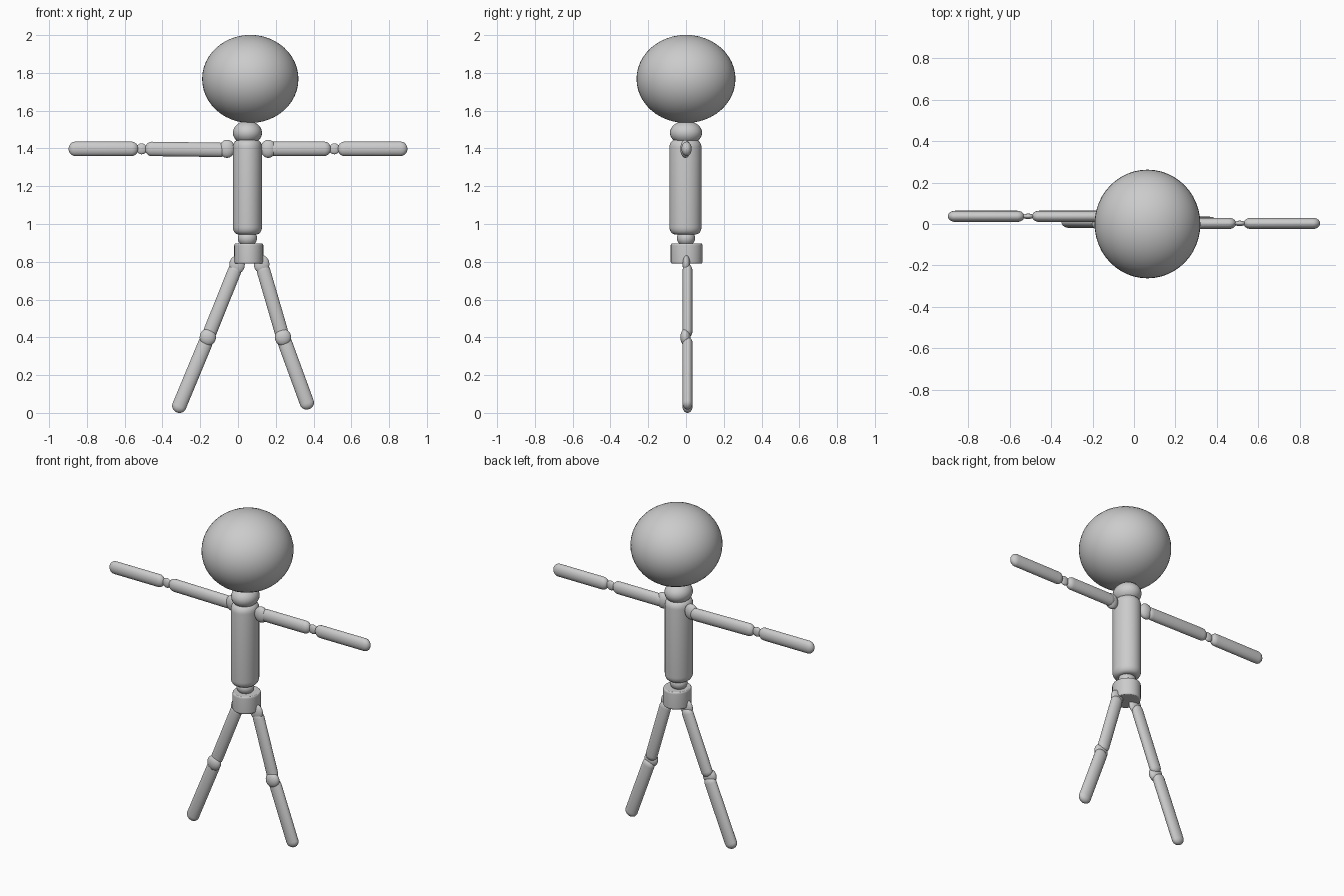
import bpy, bmesh, math
from mathutils import Vector, Matrix

if "Cube" in bpy.data.objects:
    bpy.data.objects.remove(bpy.data.objects["Cube"])

grey = bpy.data.materials.new("plain_grey")
grey.diffuse_color = (0.6, 0.6, 0.6, 1)
grey.use_nodes = True
grey.node_tree.nodes["Principled BSDF"].inputs["Base Color"].default_value = grey.diffuse_color


def finish(name, bm, matrix):
    bm.transform(matrix)
    bmesh.ops.recalc_face_normals(bm, faces=bm.faces[:])
    for f in bm.faces:
        f.smooth = True
    me = bpy.data.meshes.new(name)
    bm.to_mesh(me)
    bm.free()
    me.materials.append(grey)
    ob = bpy.data.objects.new(name, me)
    bpy.context.collection.objects.link(ob)
    return ob


def ball(name, centre, radii, seg=32):
    bm = bmesh.new()
    bmesh.ops.create_uvsphere(bm, u_segments=seg, v_segments=seg // 2, radius=1)
    return finish(name, bm, Matrix.Translation(centre) @ Matrix.Diagonal((*radii, 1)))


def rod(name, a, b, width, depth, end, round_off=1.0, seg=32, steps=6):
    """Rounded elliptical rod from a to b; width lies in the xz plane, depth along y.
    end = length of the rounded end, round_off = share of the radius it takes away."""
    a, b = Vector(a), Vector(b)
    length = (b - a).length
    arc = [(1 - round_off * (1 - math.sin(t)), end * (1 - math.cos(t)))
           for t in (math.pi / 2 * i / steps for i in range(steps + 1))]
    profile = arc + [(r, length - h) for r, h in reversed(arc)]
    bm = bmesh.new()
    rings = []
    for r, h in profile:
        r = max(r, 0.02)
        rings.append([bm.verts.new((width * r * math.cos(2 * math.pi * k / seg),
                                    depth * r * math.sin(2 * math.pi * k / seg), h))
                      for k in range(seg)])
    for lo, hi in zip(rings, rings[1:]):
        for k in range(seg):
            n = (k + 1) % seg
            bm.faces.new((lo[k], lo[n], hi[n], hi[k]))
    bm.faces.new(rings[0][::-1])
    bm.faces.new(rings[-1])
    axis = (b - a).normalized()
    side = Vector((0, 1, 0)).cross(axis).normalized()
    rot = Matrix((side, axis.cross(side), axis)).transposed().to_4x4()
    ob = finish(name, bm, Matrix.Translation(a) @ rot)
    for f in (ob.data.polygons[-1], ob.data.polygons[-2]):
        f.use_smooth = False
    return ob


# Head, neck, body, waist and pelvis
ball("head", (0.065, 0, 1.768), (0.255, 0.262, 0.233), 48)
ball("neck", (0.05, 0, 1.483), (0.077, 0.085, 0.063))
rod("torso", (0.05, -0.003, 0.945), (0.05, -0.003, 1.445), 0.077, 0.085, 0.04, 0.35)
ball("waist", (0.05, 0, 0.925), (0.051, 0.048, 0.045))
rod("pelvis", (0.057, 0.003, 0.79), (0.057, 0.003, 0.897), 0.077, 0.084, 0.012, 0.08)

# Arms: side, y, shoulder x, upper arm inner x
for side, s, y, shoulder, inner in (("left", -1, 0.037, -0.058, -0.06),
                                    ("right", 1, 0.003, 0.16, 0.15)):
    z = 1.398
    ball(side + "_shoulder", (shoulder, y - 0.006, z), (0.041, 0.027, 0.048))
    rod(side + "_upper_arm", (inner, y, z - (0.006 if s < 0 else 0)), (s * 0.492, y, z),
        0.038, 0.027, 0.035)
    ball(side + "_elbow", (s * 0.51, y, z), (0.028, 0.013, 0.029))
    rod(side + "_forearm", (s * 0.528, y, z), (s * 0.897, y, z), 0.038, 0.027, 0.035)

# Legs: side, hip, knee, foot tip positions in x and z
for side, hip, knee, foot in (("left", (-0.005, 0.785), (-0.16, 0.4), (-0.325, 0.003)),
                              ("right", (0.125, 0.787), (0.238, 0.4), (0.377, 0.02))):
    y = 0.008
    ball(side + "_hip", (hip[0], 0.002, hip[1]), (0.041, 0.02, 0.048))
    ball(side + "_knee", (knee[0], -0.003, knee[1]), (0.043, 0.027, 0.045))
    rod(side + "_thigh", (hip[0], y, hip[1]), (knee[0], y, knee[1]), 0.036, 0.026, 0.035)
    rod(side + "_shin", (knee[0], y, knee[1]), (foot[0], y, foot[1]), 0.038, 0.027, 0.035)
